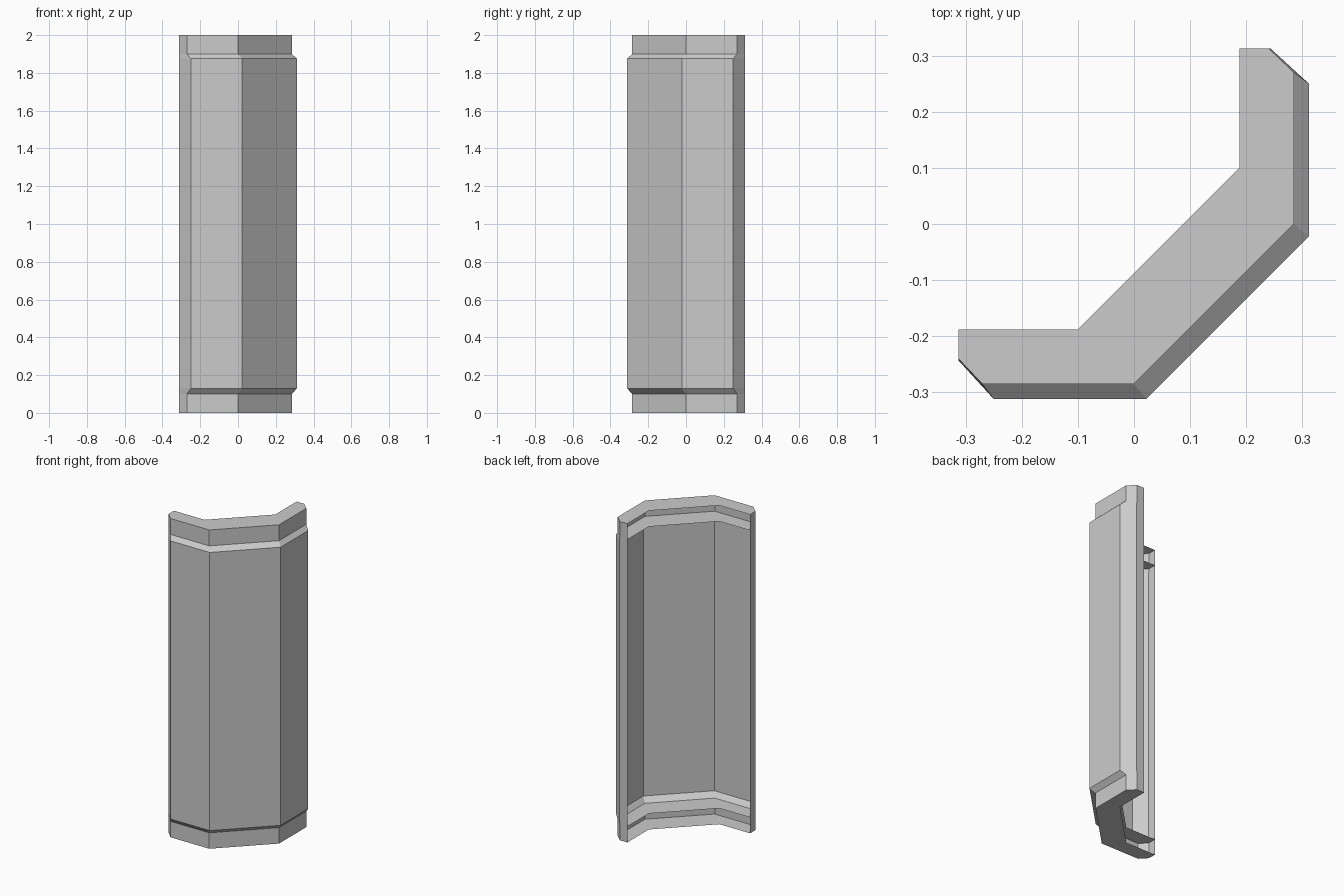
import bpy
import bmesh

cube = bpy.data.objects.get("Cube")
if cube:
    bpy.data.objects.remove(cube, do_unlink=True)

grey = bpy.data.materials.new("light_grey")
grey.use_nodes = True
colour = (0.6, 0.6, 0.6, 1.0)
grey.diffuse_color = colour
grey.node_tree.nodes["Principled BSDF"].inputs["Base Color"].default_value = colour


def mirrored(half):
    """Complete a half profile across the diagonal of the corner."""
    return half + [(-y, -x) for x, y in reversed(half)]


# Half profiles, from the end lip round to the diagonal face
cap_path = mirrored([(0.188, 0.313), (0.24, 0.313), (0.285, 0.27), (0.285, 0.0)])
body_path = mirrored([(0.188, 0.313), (0.243, 0.313), (0.312, 0.25), (0.312, -0.022)])
inner_corners = [(-0.1, -0.188), (0.188, 0.1)]


def shell(name, rings, plates=()):
    """Skin stacked open profiles, leaving the inner side open; add flat plates."""
    bm = bmesh.new()
    rows = [[bm.verts.new((x, y, z)) for x, y in path] for path, z in rings]
    for low, high in zip(rows, rows[1:]):
        for i in range(len(low) - 1):
            bm.faces.new((low[i], high[i], high[i + 1], low[i + 1]))
    for row, faces_up in plates:
        z = rings[row][1]
        outline = rows[row] + [bm.verts.new((x, y, z)) for x, y in inner_corners]
        bm.faces.new(outline[::-1] if faces_up else outline)
    mesh = bpy.data.meshes.new(name)
    bm.to_mesh(mesh)
    bm.free()
    mesh.materials.append(grey)
    obj = bpy.data.objects.new(name, mesh)
    bpy.context.collection.objects.link(obj)
    return obj


# End caps, each closed above and below
for name, z in (("bottom_cap", 0.0), ("top_cap", 1.9)):
    shell(name, [(cap_path, z), (cap_path, z + 0.1)], [(0, False), (1, True)])

# Main panel with chamfered ends
shell("main_panel", [(cap_path, 0.1), (body_path, 0.13),
                     (body_path, 1.875), (cap_path, 1.9)])
